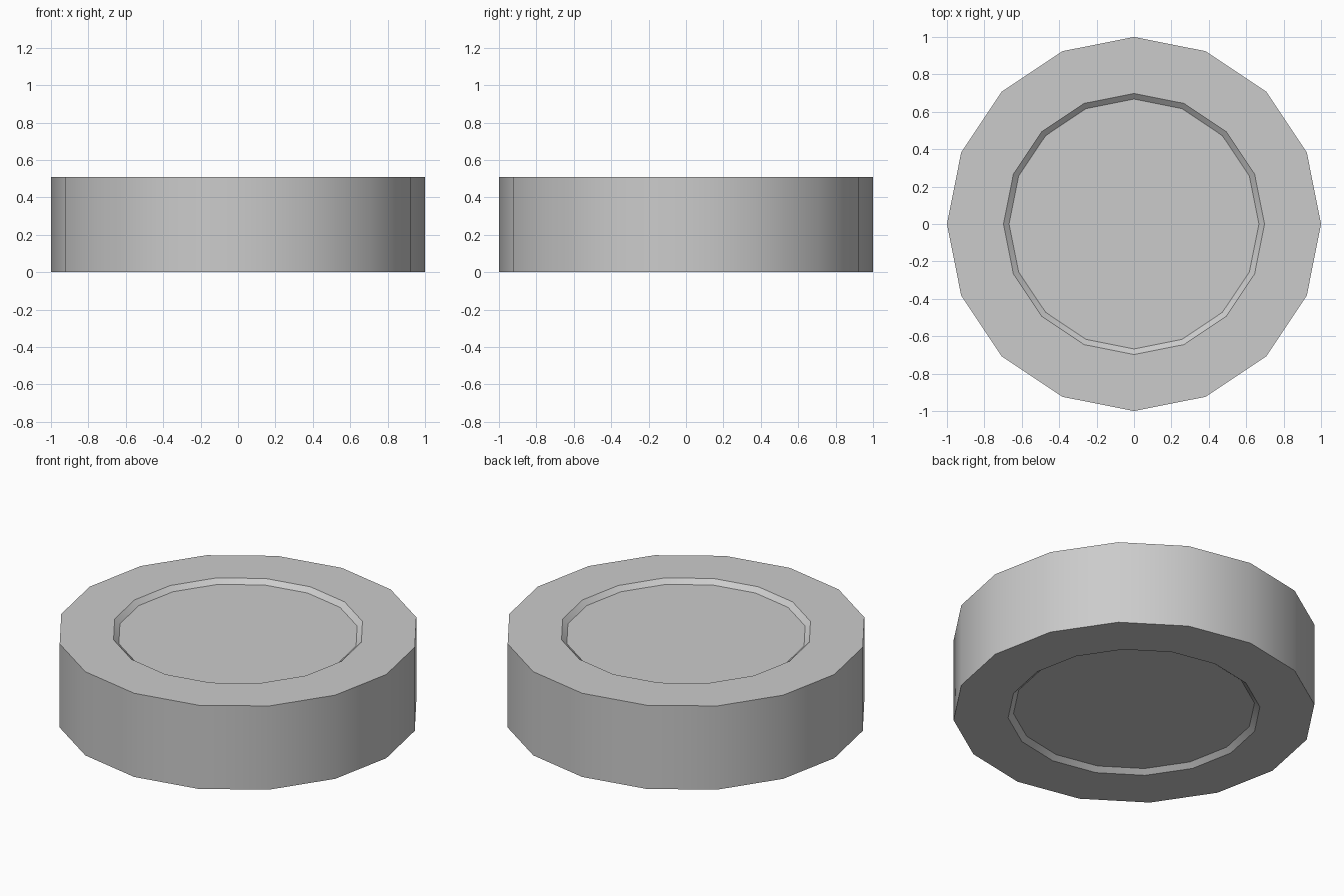
import bpy, bmesh, math

if "Cube" in bpy.data.objects:
    bpy.data.objects.remove(bpy.data.objects["Cube"])

SIDES, HEIGHT, DEPTH = 16, 0.51, 0.026
bm = bmesh.new()

def ring(radius, z):
    return [bm.verts.new((radius * math.cos(2 * math.pi * i / SIDES),
                          radius * math.sin(2 * math.pi * i / SIDES), z))
            for i in range(SIDES)]

# Profile from the recessed underside, round the rim, to the recessed top
profile = [(0.668, DEPTH), (0.698, 0), (1, 0),
           (1, HEIGHT), (0.698, HEIGHT), (0.668, HEIGHT - DEPTH)]
rings = [ring(r, z) for r, z in profile]
for a, b in zip(rings, rings[1:]):
    for i in range(SIDES):
        j = (i + 1) % SIDES
        bm.faces.new((a[i], a[j], b[j], b[i]))

# Recessed flat discs on both sides
bm.faces.new(rings[0][::-1])
bm.faces.new(rings[-1])
bmesh.ops.recalc_face_normals(bm, faces=bm.faces[:])

mesh = bpy.data.meshes.new("disc")
bm.to_mesh(mesh)
bm.free()
disc = bpy.data.objects.new("disc", mesh)
bpy.context.collection.objects.link(disc)
bpy.context.view_layer.objects.active = disc
disc.select_set(True)
bpy.ops.object.shade_smooth_by_angle(angle=math.radians(30))
